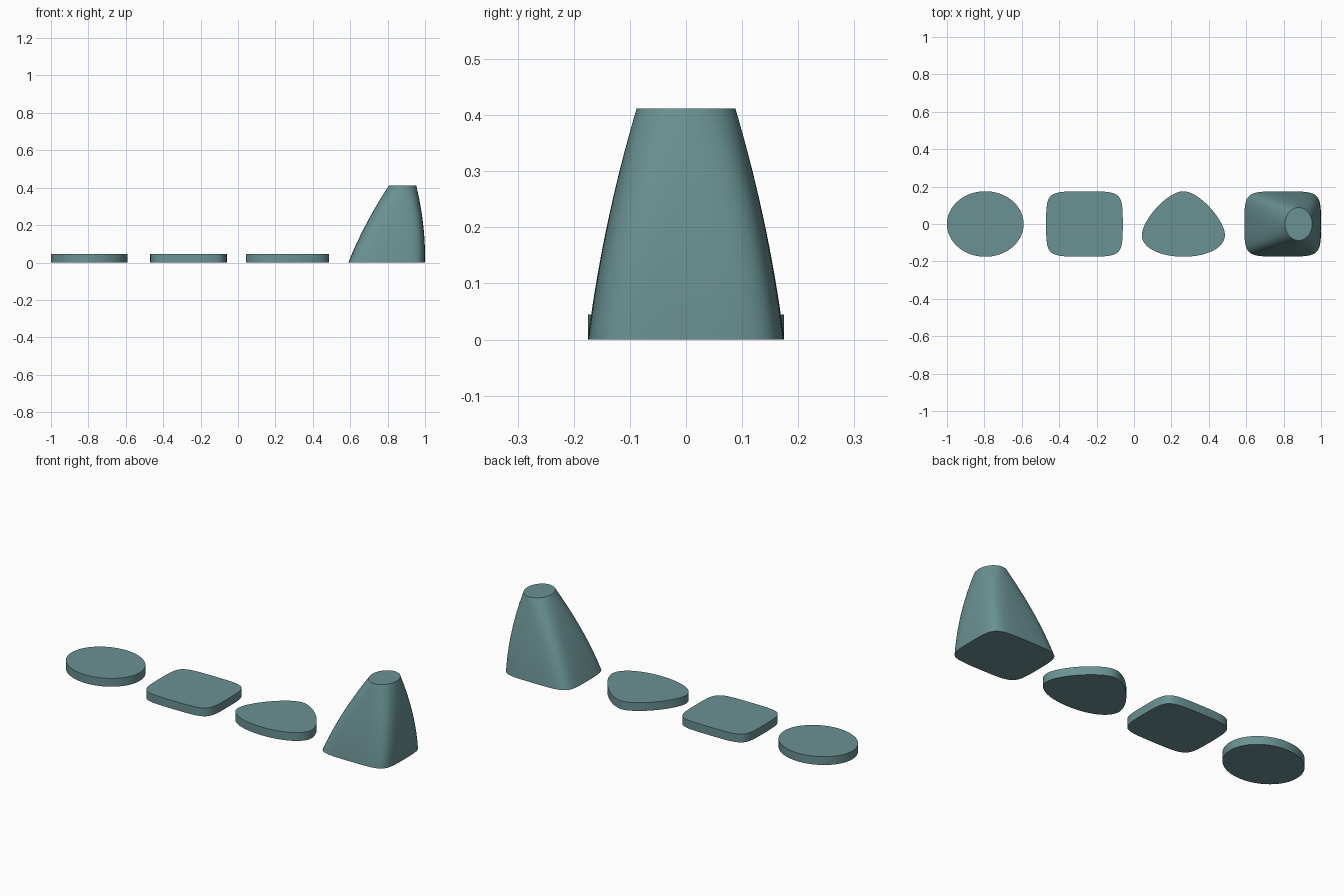
import bpy, bmesh
from mathutils import Vector
from mathutils.geometry import interpolate_bezier

if "Cube" in bpy.data.objects:
    bpy.data.objects.remove(bpy.data.objects["Cube"])

TEAL = bpy.data.materials.new("grey_teal")
TEAL.use_nodes = True
COLOUR = (0.145, 0.285, 0.29, 1)
TEAL.diffuse_color = COLOUR
TEAL.node_tree.nodes["Principled BSDF"].inputs["Base Color"].default_value = COLOUR

STEPS = 24          # points per quarter of an outline
HALF_X, HALF_Y = 0.205, 0.175
THICK = 0.045
CIRCLE, SQUARE = 0.552, 0.98    # handle lengths for a round and a squared quarter


def outline(right_half):
    """Sample (start, handle, handle, end) curves and mirror them across x."""
    pts = []
    for seg in right_half:
        ctrl = [Vector((x, y, 0)) for x, y in seg]
        pts += interpolate_bezier(*ctrl, STEPS + 1)[:-1]
    pts.append(Vector((*right_half[-1][3], 0)))
    return pts + [Vector((-p.x, p.y, 0)) for p in reversed(pts[1:-1])]


def oval(rx, ry, k):
    return outline([
        [(0, ry), (k * rx, ry), (rx, k * ry), (rx, 0)],
        [(rx, 0), (rx, -k * ry), (k * rx, -ry), (0, -ry)]])


def skin(name, rings, x=0):
    """Join stacked outlines into a closed solid."""
    bm = bmesh.new()
    loops = [[bm.verts.new(p) for p in ring] for ring in rings]
    n = len(loops[0])
    for low, high in zip(loops, loops[1:]):
        for i in range(n):
            j = (i + 1) % n
            bm.faces.new((low[i], low[j], high[j], high[i]))
    bm.faces.new(loops[0])
    bm.faces.new(loops[-1])
    bmesh.ops.recalc_face_normals(bm, faces=bm.faces)
    mesh = bpy.data.meshes.new(name)
    bm.to_mesh(mesh)
    bm.free()
    mesh.materials.append(TEAL)
    obj = bpy.data.objects.new(name, mesh)
    obj.location.x = x
    bpy.context.collection.objects.link(obj)
    bpy.ops.object.select_all(action="DESELECT")
    obj.select_set(True)
    bpy.context.view_layer.objects.active = obj
    bpy.ops.object.shade_smooth_by_angle(angle=0.7)


def plate(name, ring, x):
    skin(name, [ring, [p + Vector((0, 0, THICK)) for p in ring]], x)


# Flat plates
square = oval(HALF_X, HALF_Y, SQUARE)
triangle = outline([
    [(0, 0.175), (0.085, 0.175), (0.222, 0.02), (0.222, -0.06)],
    [(0.222, -0.06), (0.222, -0.13), (0.12, -0.175), (0, -0.175)]])
plate("oval_plate", oval(HALF_X, HALF_Y, CIRCLE), -0.795)
plate("rounded_square_plate", square, -0.265)
plate("rounded_triangle_plate", triangle, 0.264)

# Tapered tower: squared base blending into an offset oval top
top = oval(0.073, 0.088, CIRCLE)
HEIGHT, LEAN, LEVELS = 0.412, 0.085, 24
rings = []
for i in range(LEVELS + 1):
    t = i / LEVELS
    blend = 0.6 * t + 0.4 * t * t
    shift = Vector((LEAN * t, 0, HEIGHT * t))
    rings.append([a.lerp(b, blend) + shift for a, b in zip(square, top)])
skin("tapered_tower", rings, 0.795)
